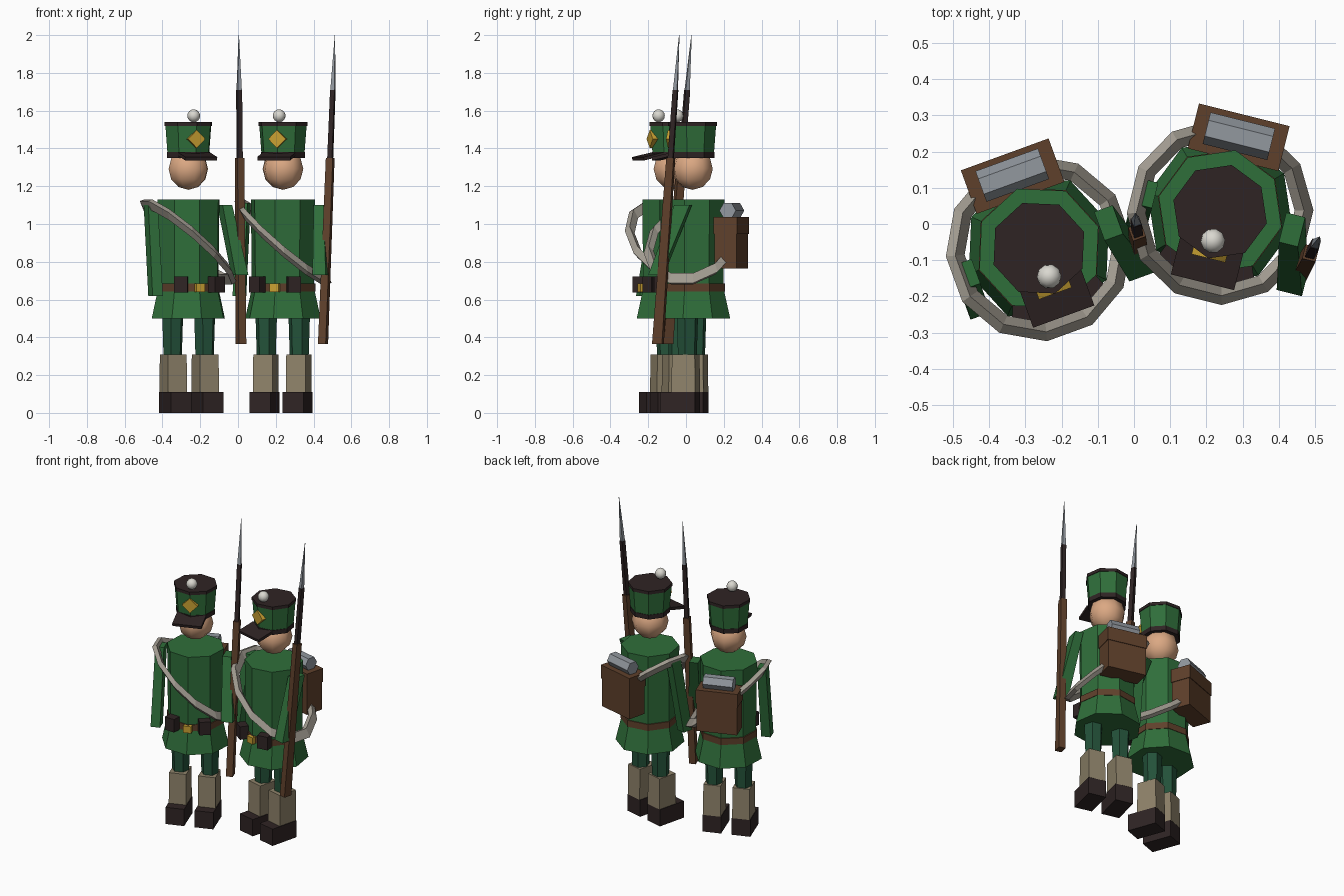
import bpy, bmesh, math
from mathutils import Matrix, Vector

if "Cube" in bpy.data.objects:
    bpy.data.objects.remove(bpy.data.objects["Cube"])


def srgb(h):
    c = [int(h[i:i + 2], 16) / 255 for i in (0, 2, 4)]
    return [v / 12.92 if v <= 0.04045 else ((v + 0.055) / 1.055) ** 2.4 for v in c] + [1]


COLOURS = dict(coat_green="2F6E3A", trouser_green="24523A", dark_leather="2F2424",
               brown="5F402B", skin="DBA883", gold="C9A032", steel="92989F",
               white="DAD8D0", gaiter_tan="8F836A", strap_grey="A09A8F")
MATS = {}
for name, code in COLOURS.items():
    MATS[name] = bpy.data.materials.new(name)
    MATS[name].diffuse_color = srgb(code)

BASE = Matrix()  # placement of the soldier being built


def finish(name, mat, bm, smooth=False):
    bmesh.ops.recalc_face_normals(bm, faces=bm.faces)
    for f in bm.faces:
        f.smooth = smooth
    me = bpy.data.meshes.new(name)
    bm.to_mesh(me)
    bm.free()
    me.materials.append(MATS[mat])
    ob = bpy.data.objects.new(name, me)
    ob.matrix_world = BASE
    bpy.context.collection.objects.link(ob)
    return ob


def loft(name, mat, sections, n=4, matrix=Matrix(), phase=0.0):
    """Stack of horizontal sections (cx, cy, z, rx, ry); n=4 gives rectangles."""
    bm = bmesh.new()
    rings = []
    for cx, cy, z, rx, ry in sections:
        if n == 4:
            pts = [(-rx, -ry), (rx, -ry), (rx, ry), (-rx, ry)]
        else:
            angs = [math.tau * i / n + phase for i in range(n)]
            pts = [(rx * math.cos(a), ry * math.sin(a)) for a in angs]
        rings.append([bm.verts.new(matrix @ Vector((cx + x, cy + y, z))) for x, y in pts])
    for a, b in zip(rings, rings[1:]):
        for i in range(n):
            j = (i + 1) % n
            bm.faces.new((a[i], a[j], b[j], b[i]))
    bm.faces.new(rings[0][::-1])
    bm.faces.new(rings[-1])
    return finish(name, mat, bm)


def drum(name, mat, z0, z1, r0, r1):
    return loft(name, mat, [(0, 0, z0, r0, r0), (0, 0, z1, r1, r1)], 8)


def block(name, mat, centre, size, rot=Matrix()):
    x, y, z = (s / 2 for s in size)
    return loft(name, mat, [(0, 0, -z, x, y), (0, 0, z, x, y)],
                matrix=Matrix.Translation(centre) @ rot)


def strap(name, mat, radius, thick, height, mid, slope):
    """Slanted hoop with a diamond cross-section."""
    bm = bmesh.new()
    rings = []
    for i in range(12):
        a = math.tau * (i + 0.5) / 12
        ring = []
        for dr, dz in ((thick, 0), (0, height), (-thick, 0), (0, -height)):
            x, y = (radius + dr) * math.cos(a), (radius + dr) * math.sin(a)
            ring.append(bm.verts.new((x, y, mid + dz - slope * x)))
        rings.append(ring)
    for i in range(12):
        a, b = rings[i], rings[(i + 1) % 12]
        for k in range(4):
            m = (k + 1) % 4
            bm.faces.new((a[k], b[k], b[m], a[m]))
    return finish(name, mat, bm)


def ball(name, mat, centre, r, u, v):
    bm = bmesh.new()
    bmesh.ops.create_uvsphere(bm, u_segments=u, v_segments=v, radius=r,
                              matrix=Matrix.Translation(centre))
    return finish(name, mat, bm, smooth=True)


def musket_at(z):
    t = (z - 0.365) / 1.635
    return 0.25 + 0.034 * t, -0.126 + 0.125 * t, z


def soldier():
    # legs: shoes, gaiters, trousers
    for s, side in ((-1, "right"), (1, "left")):
        x = 0.09 * s
        block(side + "_shoe", "dark_leather", (x, -0.045, 0.055), (0.115, 0.19, 0.11))
        loft(side + "_gaiter", "gaiter_tan", [(x, -0.014, 0.11, 0.054, 0.065),
                                              (x, -0.014, 0.31, 0.053, 0.062)])
        loft(side + "_trouser_leg", "trouser_green", [(x, -0.005, 0.25, 0.05, 0.05),
                                                      (x, -0.005, 0.56, 0.06, 0.06)], 6)
        # belt pouches
        block(side + "_pouch", "dark_leather", (0.1 * s, -0.162, 0.68), (0.07, 0.055, 0.085),
              Matrix.Rotation(0.4 * s, 4, 'Z'))

    # coat and belt
    drum("coat_skirt", "coat_green", 0.5, 0.65, 0.206, 0.172)
    drum("belt", "brown", 0.643, 0.685, 0.177, 0.177)
    drum("coat_body", "coat_green", 0.68, 1.13, 0.17, 0.175)
    block("belt_buckle", "gold", (0, -0.178, 0.662), (0.05, 0.03, 0.044))

    # arms: right hanging, left holding the musket
    loft("right_arm", "coat_green", [(-0.216, -0.087, 0.62, 0.029, 0.034),
                                     (-0.212, 0.0, 1.11, 0.027, 0.036)])
    loft("left_arm", "coat_green", [(0.24, -0.138, 0.73, 0.036, 0.034),
                                    (0.205, 0.0, 1.1, 0.027, 0.042)])

    # shoulder strap
    strap("shoulder_strap", "strap_grey", 0.232, 0.026, 0.03, 0.905, 0.87)

    # head
    ball("head", "skin", (0, 0, 1.292), 0.111, 8, 6)

    # hat
    drum("hat_lower_band", "dark_leather", 1.35, 1.38, 0.12, 0.121)
    drum("hat_body", "coat_green", 1.38, 1.52, 0.118, 0.129)
    drum("hat_top_band", "dark_leather", 1.52, 1.54, 0.133, 0.133)
    block("hat_visor", "dark_leather", (0, -0.143, 1.358), (0.18, 0.115, 0.018),
          Matrix.Rotation(0.22, 4, 'X'))
    block("hat_badge", "gold", (0, -0.118, 1.45), (0.068, 0.03, 0.068),
          Matrix.Rotation(math.pi / 4, 4, 'Y'))
    ball("hat_pompom", "white", (0, -0.083, 1.573), 0.034, 10, 8)

    # backpack with flap and bedroll
    block("backpack", "brown", (0, 0.212, 0.86), (0.25, 0.12, 0.19))
    block("backpack_flap", "brown", (0, 0.212, 0.992), (0.258, 0.128, 0.088))
    loft("bedroll", "steel", [(0, 0, -0.092, 0.045, 0.045), (0, 0, 0.092, 0.045, 0.045)], 6,
         Matrix.Translation((0, 0.215, 1.071)) @ Matrix.Rotation(math.pi / 2, 4, 'Y'),
         math.pi / 6)

    # musket
    loft("musket_stock", "brown", [(*musket_at(0.365), 0.021, 0.027),
                                   (*musket_at(1.35), 0.019, 0.02)])
    loft("musket_barrel", "dark_leather", [(*musket_at(1.34), 0.013, 0.014),
                                           (*musket_at(1.71), 0.012, 0.013)])
    loft("bayonet", "steel", [(*musket_at(1.71), 0.011, 0.011),
                              (*musket_at(2.0), 0.001, 0.001)])


# two soldiers turned slightly apart
for x, y, turn in ((-0.263, -0.067, 20), (0.238, 0.034, -14)):
    BASE = Matrix.Translation((x, y, 0)) @ Matrix.Rotation(math.radians(turn), 4, 'Z')
    soldier()

for m in bpy.data.materials:
    if m.users and not m.is_grease_pencil:
        m.use_nodes = True
        m.node_tree.nodes["Principled BSDF"].inputs["Base Color"].default_value = m.diffuse_color
